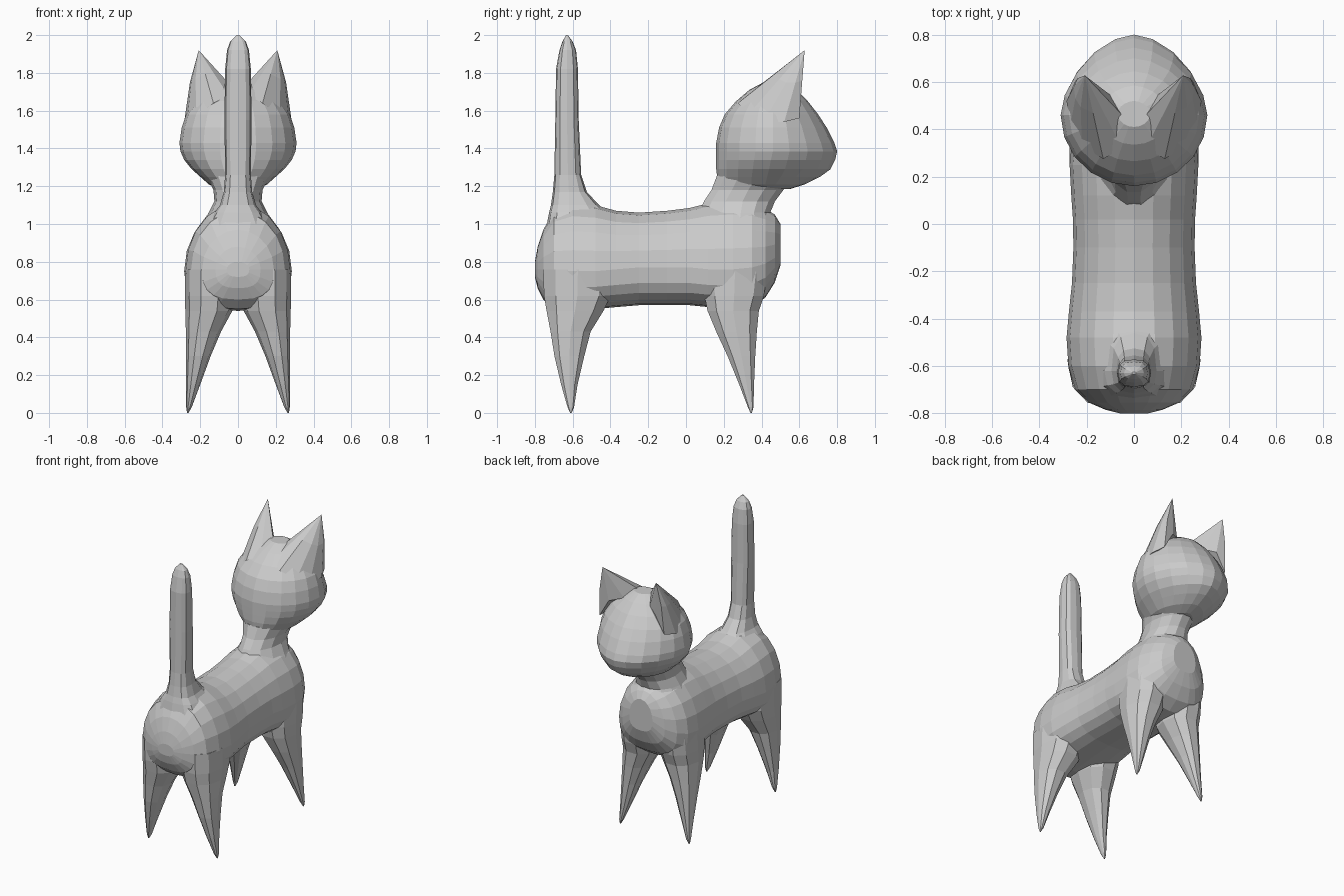
import bpy, bmesh, math
from mathutils import Vector

fur = bpy.data.materials.new("grey fur")
fur.diffuse_color = (0.6, 0.6, 0.6, 1)


def power(v, p):
    return math.copysign(abs(v) ** p, v)


def finish(name, bm):
    bmesh.ops.recalc_face_normals(bm, faces=bm.faces)
    mesh = bpy.data.meshes.new(name)
    bm.to_mesh(mesh)
    bm.free()
    mesh.materials.append(fur)
    ob = bpy.data.objects.new(name, mesh)
    bpy.context.collection.objects.link(ob)
    return ob


def loft(name, axis, rows, sides, p_lo=1.0, p_hi=1.0):
    """Rows: position on axis, x centre, half width, low, widest, high."""
    bm = bmesh.new()
    rings = []
    for pos, cx, hw, lo, mid, hi in rows:
        ring = []
        for i in range(sides):
            a = 2 * math.pi * i / sides
            c, s = math.cos(a), math.sin(a)
            p = p_hi if s > 0 else p_lo
            x = cx + hw * power(c, p)
            v = mid + (hi - mid if s > 0 else mid - lo) * power(s, p)
            ring.append(bm.verts.new((x, v, pos) if axis == "z" else (x, pos, v)))
        rings.append(ring)
    for r0, r1 in zip(rings, rings[1:]):
        for i in range(sides):
            j = (i + 1) % sides
            bm.faces.new((r0[i], r0[j], r1[j], r1[i]))
    bm.faces.new(rings[0])
    bm.faces.new(rings[-1])
    return finish(name, bm)


# Torso, from rump to chest
loft("torso", "y", [
    (-0.80, 0, 0.06, 0.72, 0.76, 0.80),
    (-0.785, 0, 0.12, 0.66, 0.76, 0.88),
    (-0.755, 0, 0.19, 0.60, 0.76, 0.97),
    (-0.70, 0, 0.248, 0.55, 0.76, 1.07),
    (-0.60, 0, 0.277, 0.54, 0.75, 1.11),
    (-0.48, 0, 0.285, 0.55, 0.75, 1.10),
    (-0.37, 0, 0.275, 0.56, 0.76, 1.07),
    (-0.25, 0, 0.262, 0.57, 0.77, 1.06),
    (-0.10, 0, 0.256, 0.57, 0.77, 1.07),
    (0.02, 0, 0.258, 0.57, 0.77, 1.085),
    (0.12, 0, 0.265, 0.56, 0.76, 1.11),
    (0.25, 0, 0.272, 0.55, 0.76, 1.12),
    (0.35, 0, 0.262, 0.56, 0.77, 1.11),
    (0.42, 0, 0.225, 0.61, 0.79, 1.08),
    (0.47, 0, 0.165, 0.69, 0.82, 1.05),
    (0.50, 0, 0.09, 0.78, 0.87, 1.00),
], 20, p_lo=0.75)

# Neck
loft("neck", "z", [
    (0.98, 0, 0.20, 0.02, 0.28, 0.49),
    (1.06, 0, 0.155, 0.06, 0.29, 0.45),
    (1.12, 0, 0.125, 0.09, 0.30, 0.475),
    (1.18, 0, 0.13, 0.13, 0.33, 0.52),
    (1.26, 0, 0.17, 0.16, 0.38, 0.60),
], 14)

# Head with pointed muzzle
loft("head", "z", [
    (1.185, 0, 0.10, 0.22, 0.40, 0.55),
    (1.21, 0, 0.155, 0.18, 0.42, 0.63),
    (1.25, 0, 0.20, 0.165, 0.43, 0.71),
    (1.29, 0, 0.245, 0.16, 0.44, 0.765),
    (1.34, 0, 0.285, 0.16, 0.45, 0.79),
    (1.385, 0, 0.305, 0.16, 0.46, 0.80),
    (1.43, 0, 0.31, 0.16, 0.46, 0.785),
    (1.51, 0, 0.298, 0.175, 0.46, 0.745),
    (1.58, 0, 0.275, 0.205, 0.46, 0.70),
    (1.65, 0, 0.225, 0.265, 0.46, 0.645),
    (1.71, 0, 0.15, 0.335, 0.465, 0.585),
    (1.75, 0, 0.07, 0.41, 0.47, 0.52),
], 20, p_hi=1.15)

# Tail, flaring into the rump
loft("tail", "z", [
    (0.98, 0, 0.17, -0.74, -0.62, -0.38),
    (1.06, 0, 0.125, -0.725, -0.62, -0.42),
    (1.10, 0, 0.095, -0.715, -0.62, -0.46),
    (1.17, 0, 0.075, -0.705, -0.62, -0.525),
    (1.26, 0, 0.068, -0.697, -0.625, -0.555),
    (1.55, 0, 0.072, -0.692, -0.63, -0.568),
    (1.82, 0, 0.068, -0.688, -0.63, -0.572),
    (1.92, 0, 0.058, -0.67, -0.63, -0.582),
    (1.965, 0, 0.042, -0.655, -0.63, -0.60),
    (2.00, 0, 0.008, -0.635, -0.63, -0.625),
], 12, 0.75, 0.75)

# Height, inner x, outer x, rear y, front y
HIND = [(0.0, 0.262, 0.270, -0.613, -0.605), (0.03, 0.245, 0.274, -0.628, -0.592),
        (0.15, 0.20, 0.274, -0.663, -0.572), (0.30, 0.145, 0.274, -0.70, -0.535),
        (0.43, 0.09, 0.276, -0.722, -0.50), (0.54, 0.03, 0.279, -0.745, -0.43),
        (0.62, 0.02, 0.281, -0.76, -0.39), (0.76, 0.02, 0.279, -0.765, -0.38)]
FRONT = [(0.0, 0.262, 0.270, 0.341, 0.349), (0.03, 0.245, 0.274, 0.327, 0.358),
         (0.15, 0.20, 0.273, 0.28, 0.362), (0.30, 0.145, 0.273, 0.217, 0.37),
         (0.43, 0.09, 0.273, 0.155, 0.38), (0.54, 0.03, 0.273, 0.108, 0.392),
         (0.62, 0.02, 0.273, 0.09, 0.42), (0.76, 0.02, 0.270, 0.08, 0.44)]

# Ear base outline, running around the root of the ear
EAR_BASE = [(0.285, 0.52, 1.54), (0.25, 0.60, 1.56), (0.18, 0.60, 1.68),
            (0.10, 0.545, 1.70), (0.04, 0.45, 1.735), (0.05, 0.32, 1.68),
            (0.13, 0.275, 1.64), (0.22, 0.33, 1.58), (0.27, 0.41, 1.54)]
EAR_TIP = Vector((0.208, 0.628, 1.92))


def ear(name, side):
    bm = bmesh.new()
    flip = Vector((side, 1, 1))
    tip = bm.verts.new(EAR_TIP * flip)
    base = [Vector(p) for p in EAR_BASE]
    low = [bm.verts.new(p * flip) for p in base]
    # Middle ring bulges on the outer side, hollows towards the front
    mids = []
    for p in base:
        m = p.lerp(EAR_TIP, 0.55)
        m.x += 0.012 if p.x > 0.21 else 0
        mids.append(bm.verts.new(m * flip))
    n = len(base)
    for i in range(n):
        j = (i + 1) % n
        bm.faces.new((low[i], low[j], mids[j], mids[i]))
        bm.faces.new((mids[i], mids[j], tip))
    bm.faces.new(low)
    finish(name, bm)


# Legs and ears on both sides
for side, label in ((-1, "left"), (1, "right")):
    for part, rows in (("hind_leg", HIND), ("front_leg", FRONT)):
        loft(f"{part}_{label}", "z",
             [(z, side * (a + b) / 2, (b - a) / 2, y0, (y0 + y1) / 2, y1)
              for z, a, b, y0, y1 in rows], 10, 0.9, 0.9)
    ear(f"ear_{label}", side)
